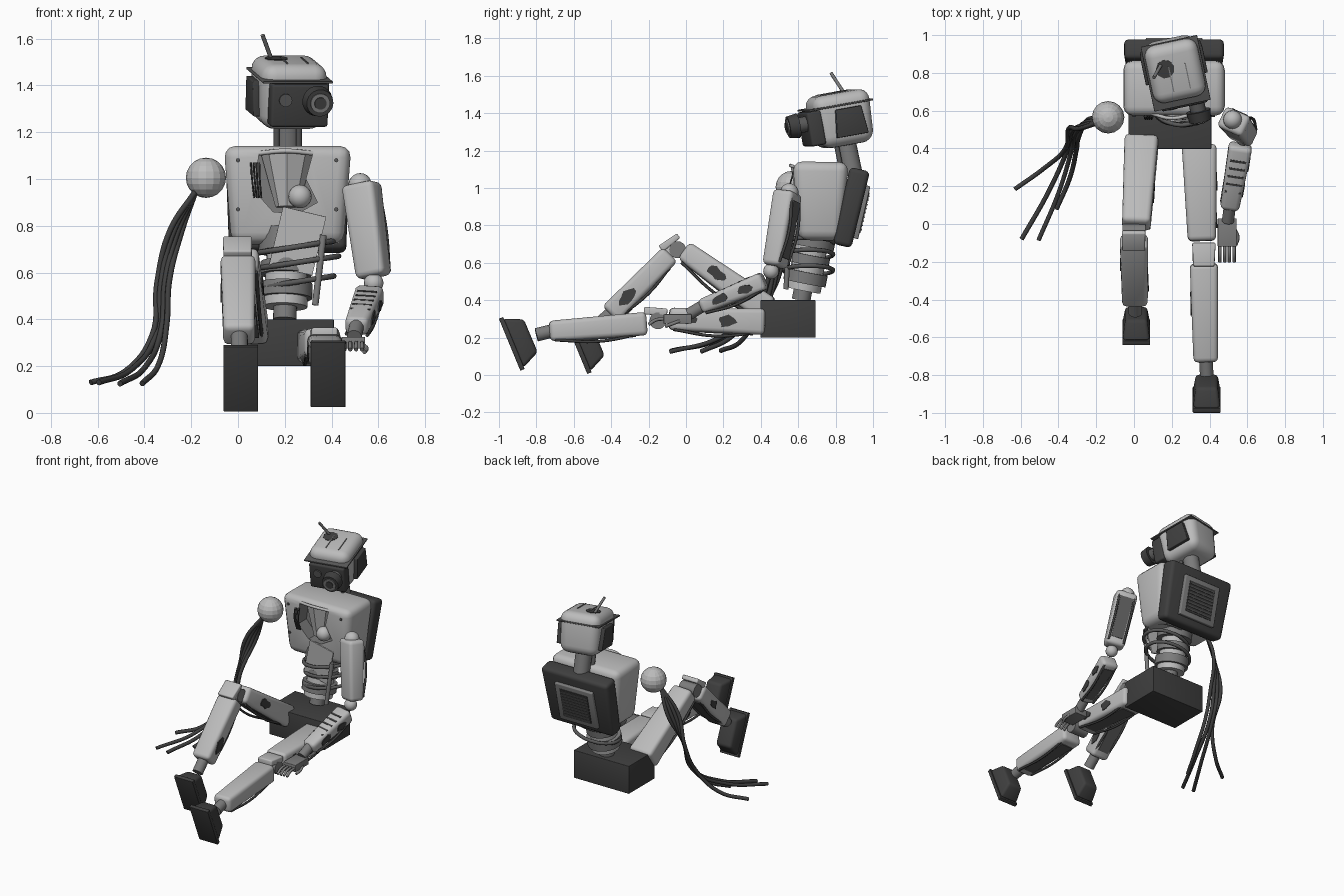
import bpy, bmesh, math, random
from mathutils import Vector as V, Matrix as M

if "Cube" in bpy.data.objects:
    bpy.data.objects.remove(bpy.data.objects["Cube"])

random.seed(4)


def material(name, v):
    m = bpy.data.materials.new(name)
    m.diffuse_color = (v, v, v, 1)
    m.use_nodes = True
    m.node_tree.nodes["Principled BSDF"].inputs["Base Color"].default_value = m.diffuse_color
    return m


LIGHT = material("light_grey", 0.5)
MID = material("mid_grey", 0.2)
GUN = material("gunmetal", 0.1)
DARK = material("charcoal", 0.05)


def finish(name, bm, mat, mtx=M(), smooth=True):
    bmesh.ops.recalc_face_normals(bm, faces=bm.faces)
    me = bpy.data.meshes.new(name)
    bm.to_mesh(me)
    bm.free()
    me.transform(mtx)
    me.materials.append(mat)
    if smooth:
        me.shade_smooth()
        me.set_sharp_from_angle(angle=math.radians(40))
    ob = bpy.data.objects.new(name, me)
    bpy.context.collection.objects.link(ob)
    return ob


def frame(a, b, roll=0):
    # origin at a, local z towards b, local x close to world x
    a, b = V(a), V(b)
    z = (b - a).normalized()
    x = V((math.cos(roll), math.sin(roll), 0))
    if abs(z.dot(x)) > 0.95:
        x = V((0, 1, 0))
    x = (x - z * z.dot(x)).normalized()
    y = z.cross(x)
    return M.Translation(a) @ M((x, y, z)).transposed().to_4x4()


def block(name, a, b, s0, s1, mat, bev=0.02, roll=0, mtx=M(), segs=3):
    # tapered box from a to b with rounded edges
    bm = bmesh.new()
    bmesh.ops.create_cube(bm, size=1)
    L = (V(b) - V(a)).length
    for v in bm.verts:
        s = s1 if v.co.z > 0 else s0
        v.co = V((v.co.x * s[0], v.co.y * s[1], (v.co.z + 0.5) * L))
    if bev:
        bmesh.ops.bevel(bm, geom=bm.edges[:], offset=bev, segments=segs, profile=0.5, affect='EDGES')
    return finish(name, bm, mat, mtx @ frame(a, b, roll))


def box(name, c, size, mat, bev=0.0, mtx=M()):
    c, h = V(c), V((0, 0, size[2] / 2))
    return block(name, c - h, c + h, size[:2], size[:2], mat, bev, mtx=mtx)


def rod(name, a, b, r, mat, r2=None, n=20, mtx=M()):
    bm = bmesh.new()
    L = (V(b) - V(a)).length
    bmesh.ops.create_cone(bm, cap_ends=True, segments=n, radius1=r, radius2=r if r2 is None else r2, depth=L)
    return finish(name, bm, mat, mtx @ frame(a, b) @ M.Translation((0, 0, L / 2)))


def ball(name, c, r, mat, smooth=True):
    bm = bmesh.new()
    bmesh.ops.create_uvsphere(bm, u_segments=16, v_segments=10, radius=r)
    return finish(name, bm, mat, M.Translation(c), smooth)


def tube(name, pts, r, mat, cyclic=False):
    cu = bpy.data.curves.new(name, 'CURVE')
    cu.dimensions = '3D'
    cu.bevel_depth, cu.bevel_resolution, cu.resolution_u = r, 2, 8
    cu.use_fill_caps = True
    sp = cu.splines.new('BEZIER')
    sp.bezier_points.add(len(pts) - 1)
    for p, q in zip(sp.bezier_points, pts):
        p.co = q
        p.handle_left_type = p.handle_right_type = 'AUTO'
    sp.use_cyclic_u = cyclic
    cu.materials.append(mat)
    bpy.context.collection.objects.link(bpy.data.objects.new(name, cu))


def patch(name, f, L, w, t, side, size):
    # ragged dark hole on a limb's side
    bm = bmesh.new()
    ring = []
    for i in range(11):
        r, g = size * random.uniform(0.6, 1.1), i * math.tau / 11
        ring.append(bm.verts.new((0, math.sin(g) * r * 0.6, math.cos(g) * r)))
    face = bm.faces.new(ring)
    ext = bmesh.ops.extrude_face_region(bm, geom=[face])
    for v in ext["geom"]:
        if isinstance(v, bmesh.types.BMVert):
            v.co.x += 0.009
    finish(name, bm, DARK, f @ M.Translation((side * w / 2 - 0.0045, 0, t * L)), False)


def limb(name, a, b, s0, s1, roll=0, holes=()):
    # shell with a dark open underside, a hanging hose and ragged holes
    block(name, a, b, s0, s1, LIGHT, 0.025, roll)
    f, L = frame(a, b, roll), (V(b) - V(a)).length
    p, q = (f @ V((0, -s0[1] / 2, L * 0.12)), f @ V((0, -s1[1] / 2, L * 0.88)))
    block(name + "_underside", p, q, (s0[0] * 0.6, 0.01), (s1[0] * 0.6, 0.01), GUN, 0, roll)
    for s in (-1, 1):
        hose = [f @ V((s * s0[0] * 0.36, -s0[1] * k, L * t)) for k, t in ((0.4, 0.05), (0.6, 0.5), (0.4, 0.95))]
        tube(name + "_hose", hose, 0.008, DARK)
    for t, side, size in holes:
        patch(name + "_hole", f, L, s0[0] + (s1[0] - s0[0]) * t, t, side, size)
    return f


# pelvis and spine
box("pelvis", (0.19, 0.545, 0.3), (0.44, 0.295, 0.2), DARK, 0.004)
lo, hi = V((0.2, 0.615, 0.40)), V((0.21, 0.69, 0.78))
for t0, t1, r, m in ((0, 0.18, 0.05, MID), (0.14, 0.24, 0.095, LIGHT), (0.24, 0.4, 0.115, MID),
                     (0.4, 0.5, 0.09, LIGHT), (0.5, 0.64, 0.11, MID), (0.64, 0.75, 0.085, LIGHT), (0.75, 1, 0.12, MID)):
    rod("spine_segment", lo.lerp(hi, t0), lo.lerp(hi, t1), r, m, n=24)
for cx, cz, r in ((0.25, 0.56, 0.16), (0.265, 0.645, 0.165), (0.25, 0.71, 0.16)):
    ring = [(cx + r * math.cos(i * math.tau / 10), 0.655 + 0.13 * math.sin(i * math.tau / 10),
             cz + 0.025 * math.cos(i * math.tau / 10)) for i in range(10)]
    tube("waist_ring", ring, 0.012, GUN, True)
rod("waist_piston", (0.33, 0.535, 0.46), (0.365, 0.55, 0.76), 0.014, MID)
block("loose_flap", (0.225, 0.565, 0.61), (0.285, 0.55, 0.86), (0.19, 0.01), (0.19, 0.01), LIGHT, 0)

# chest shell with an open cavity
chest = block("chest", (0.212, 0.715, 0.72), (0.212, 0.72, 1.14), (0.48, 0.23), (0.545, 0.3), LIGHT, 0.05)
chest.data.materials.append(MID)
bm = bmesh.new()
hole = [(0.09, 1.11), (0.32, 1.11), (0.29, 1.0), (0.34, 0.9), (0.25, 0.85), (0.15, 0.86), (0.07, 0.95)]
face = bm.faces.new([bm.verts.new((x, 0.4, z)) for x, z in hole])
for g in bmesh.ops.extrude_face_region(bm, geom=[face])["geom"]:
    if isinstance(g, bmesh.types.BMVert):
        g.co.y = 0.68
cutter = finish("chest_cutter", bm, MID, smooth=False)
cutter.hide_render = True
mod = chest.modifiers.new("cavity", 'BOOLEAN')
mod.object, mod.operation, mod.solver = cutter, 'DIFFERENCE', 'EXACT'
deps = bpy.context.evaluated_depsgraph_get()
chest.data = bpy.data.meshes.new_from_object(chest.evaluated_get(deps))
chest.modifiers.clear()
chest.data.set_sharp_from_angle(angle=math.radians(40))
bpy.data.objects.remove(cutter)
rod("chest_core", (0.21, 0.67, 1.1), (0.21, 0.65, 0.88), 0.11, LIGHT, 0.05, 8)
ball("chest_orb", (0.265, 0.6, 0.925), 0.05, LIGHT)
tube("collar_ring", [(0.09, 0.585, 1.11), (0.2, 0.56, 1.12), (0.32, 0.585, 1.11)], 0.01, LIGHT)
for i in range(4):
    tube("chest_wire", [(0.055 + i * 0.012, 0.57, 1.07), (0.06 + i * 0.011, 0.555, 1.0), (0.07 + i * 0.01, 0.57, 0.92)], 0.004, DARK)
for x in (0.0, 0.42):
    for z in (0.87, 1.08):
        rod("chest_screw", (x, 0.59, z), (x, 0.564 + (1.1 - z) * 0.07, z), 0.009, GUN, n=8)

# backpack with vent
block("backpack", (0.212, 0.835, 0.69), (0.212, 0.93, 1.1), (0.5, 0.1), (0.53, 0.11), DARK, 0.025)
vent = frame((0.212, 0.835, 0.69), (0.212, 0.93, 1.1)) @ M.Translation((0, 0.055, 0.2))
box("vent_frame", (0, 0.005, 0), (0.3, 0.03, 0.29), MID, 0.006, vent)
box("vent_panel", (0, 0.02, 0), (0.22, 0.008, 0.22), DARK, 0, vent)
for i in range(9):
    box("vent_slat", (0, 0.024, -0.092 + i * 0.023), (0.21, 0.008, 0.008), GUN, 0, vent)

# neck and head
rod("neck", (0.212, 0.89, 1.07), (0.212, 0.85, 1.26), 0.055, MID)
for x in (0.165, 0.26):
    rod("neck_piston", (x, 0.83, 1.1), (x, 0.8, 1.25), 0.013, GUN)
H = M.Translation((0.215, 0.825, 1.372)) @ M.Rotation(math.radians(12), 4, 'Z') @ M.Rotation(math.radians(10), 4, 'X')
block("head", (0, 0, -0.145), (0, 0, 0.14), (0.27, 0.29), (0.29, 0.32), LIGHT, 0.06, mtx=H, segs=5)
box("brow_rim", (0, -0.015, 0.075), (0.305, 0.355, 0.01), GUN, 0.003, H)
box("face_plate", (0.01, -0.165, -0.025), (0.25, 0.08, 0.185), DARK, 0.012, H)
for s in (-1, 1):
    block("ear_panel", (s * 0.145, 0.02, -0.095), (s * 0.15, 0.02, 0.055), (0.035, 0.175), (0.035, 0.14), DARK, 0.005, mtx=H)
rod("eye_tube", (0.075, -0.19, 0.005), (0.075, -0.27, 0.005), 0.042, GUN, mtx=H)
rod("eye_ring", (0.075, -0.25, 0.005), (0.075, -0.305, 0.005), 0.066, DARK, 0.058, 24, H)
rod("eye_inner", (0.075, -0.3, 0.005), (0.075, -0.312, 0.005), 0.042, MID, n=24, mtx=H)
rod("eye_lens", (0.075, -0.31, 0.005), (0.075, -0.318, 0.005), 0.026, DARK, n=24, mtx=H)
rod("small_eye", (-0.055, -0.2, 0.0), (-0.055, -0.213, 0.0), 0.028, GUN, mtx=H)
rod("head_hole", (-0.05, 0.03, 0.135), (-0.05, 0.03, 0.143), 0.05, DARK, n=9, mtx=H)
for x in (-0.03, 0.06):
    box("head_ridge", (x, -0.03, 0.141), (0.006, 0.14, 0.008), MID, 0, H)
rod("antenna", (0.147, 0.85, 1.5), (0.105, 0.775, 1.615), 0.009, MID, n=10)

# torn shoulder with trailing cables
ball("bare_shoulder", (-0.137, 0.565, 1.005), 0.086, LIGHT, False)
ends = ((-0.63, 0.185, 0.13), (-0.595, -0.08, 0.13), (-0.505, -0.085, 0.125), (-0.41, 0.08, 0.125))
for i, e in enumerate(ends):
    d = (i - 1.5) * 0.017
    knee = V((-0.335 + d * 1.2, 0.42 - abs(d), 0.36 + d))
    mid = knee.lerp(V(e), 0.5) + V((0.015, 0, -0.055))
    tube("loose_cable", [(-0.18, 0.54, 0.95), (-0.265 + d, 0.53 + d, 0.78), (-0.32 + d, 0.48 - d, 0.56), knee, mid, e], 0.0125, DARK)

# arm
ball("shoulder_joint", (0.522, 0.552, 0.975), 0.05, LIGHT)
limb("upper_arm", (0.527, 0.545, 0.98), (0.58, 0.475, 0.58), (0.15, 0.12), (0.135, 0.105), math.radians(-25))
ball("elbow", (0.58, 0.455, 0.555), 0.042, LIGHT)
arm = limb("forearm", (0.565, 0.42, 0.505), (0.505, 0.08, 0.365), (0.125, 0.1), (0.1, 0.08), 0, ((0.3, 1, 0.05), (0.7, 1, 0.05)))
for i in range(5):
    box("forearm_slot", (0, 0.046 - i * 0.002, 0.08 + i * 0.045), (0.085, 0.009, 0.012), DARK, 0, arm)
rod("wrist", (0.507, 0.09, 0.37), (0.497, 0.015, 0.325), 0.032, MID)
box("palm", (0.493, -0.045, 0.3), (0.1, 0.15, 0.05), MID, 0.004)
for i in range(4):
    x = 0.455 + i * 0.025
    tube("finger", [(x, -0.11, 0.3), (x, -0.16, 0.295), (x, -0.2, 0.27)], 0.009, MID)
tube("thumb", [(0.535, -0.03, 0.29), (0.55, -0.07, 0.275), (0.54, -0.11, 0.26)], 0.009, MID)

# legs
limb("bent_thigh", (0.04, 0.44, 0.345), (0.012, -0.01, 0.665), (0.18, 0.15), (0.15, 0.11), 0, ((0.6, 1, 0.06),))
limb("bent_shin", (0.0, -0.085, 0.645), (0.005, -0.405, 0.325), (0.15, 0.11), (0.135, 0.12), 0, ((0.72, 1, 0.06), (0.4, -1, 0.05)))
limb("straight_thigh", (0.345, 0.42, 0.285), (0.36, -0.09, 0.3), (0.185, 0.14), (0.15, 0.12), 0, ((0.4, 1, 0.06), (0.78, 1, 0.05)))
limb("straight_shin", (0.37, -0.21, 0.275), (0.38, -0.73, 0.235), (0.15, 0.125), (0.13, 0.11), 0, ((0.4, -1, 0.06),))
rod("bent_knee_axle", (-0.06, -0.045, 0.67), (0.06, -0.045, 0.67), 0.045, MID)
rod("straight_knee_axle", (0.31, -0.15, 0.29), (0.43, -0.15, 0.29), 0.045, MID)
block("bent_knee_cap", (-0.002, -0.135, 0.675), (-0.002, -0.04, 0.745), (0.12, 0.04), (0.125, 0.03), LIGHT, 0.008)
block("bent_knee_link", (0, -0.1, 0.64), (0, -0.04, 0.7), (0.11, 0.06), (0.11, 0.06), LIGHT, 0.01)
block("straight_knee_cap", (0.37, -0.1, 0.335), (0.37, -0.225, 0.345), (0.125, 0.04), (0.11, 0.04), LIGHT, 0.008)

# ankles and feet, soles forward
for name, dx, dy, dz, top in (("straight", 0.385, 0, 0, (0.38, -0.71, 0.237)), ("bent", 0.012, 0.358, -0.018, (0.005, -0.39, 0.34))):
    o = V((dx, dy, dz))
    rod(name + "_ankle", top, o + V((0, -0.8, 0.215)) if name == "straight" else (0.007, -0.47, 0.265), 0.036, MID)
    block(name + "_sole", o + V((0, -0.943, 0.162)), o + V((0, -0.92, 0.1715)), (0.148, 0.3), (0.148, 0.3), DARK, 0.003)
    block(name + "_foot", o + V((0, -0.925, 0.17)), o + V((0, -0.83, 0.21)), (0.145, 0.285), (0.115, 0.19), DARK, 0.018)
